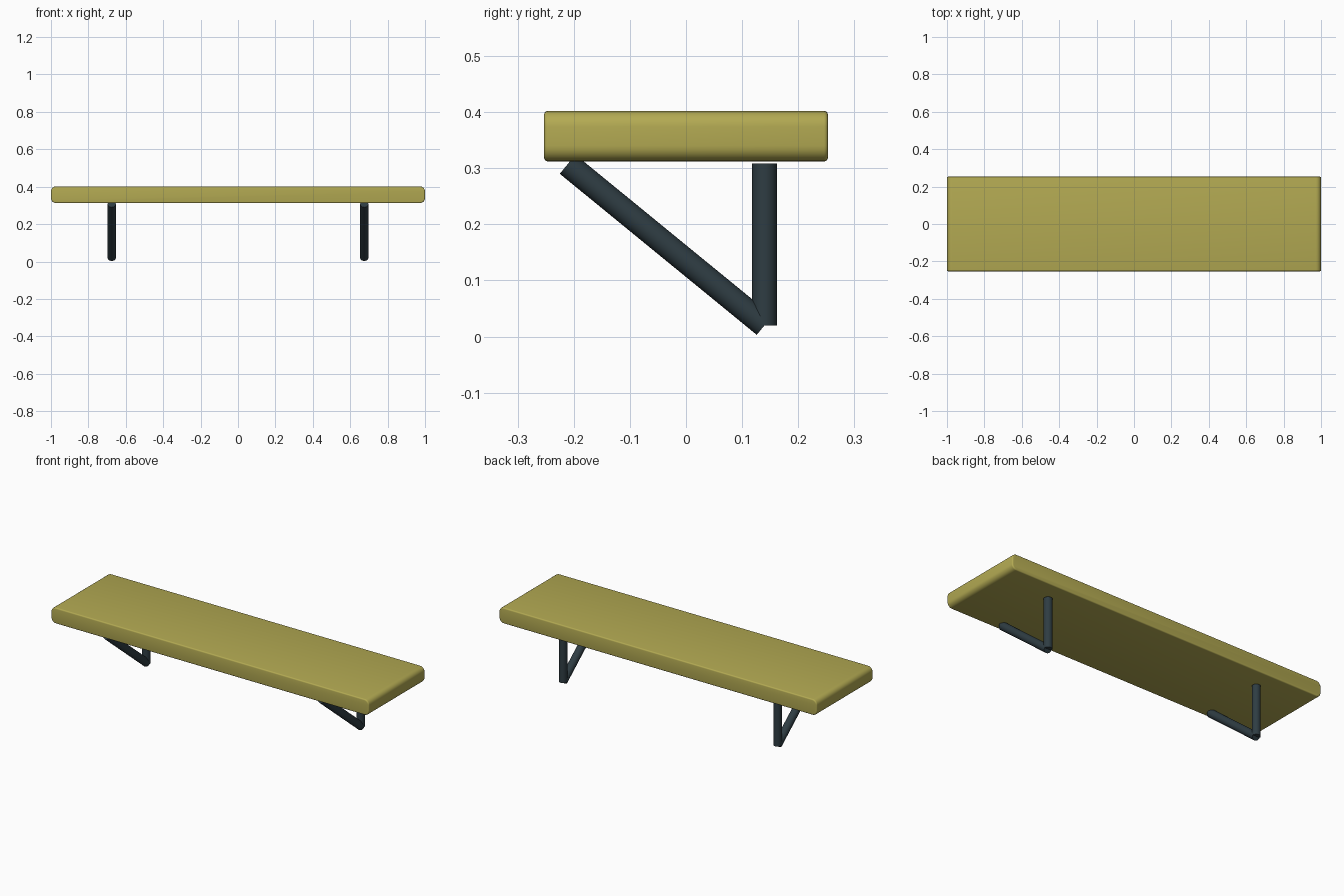
import bpy, bmesh
from mathutils import Vector

cube = bpy.data.objects.get("Cube")
if cube:
    bpy.data.objects.remove(cube, do_unlink=True)


def make_material(name, color):
    mat = bpy.data.materials.new(name)
    mat.use_nodes = True
    mat.diffuse_color = color
    mat.node_tree.nodes["Principled BSDF"].inputs["Base Color"].default_value = color
    return mat


def finish(bm, name, mat, angle):
    mesh = bpy.data.meshes.new(name)
    bm.to_mesh(mesh)
    bm.free()
    mesh.materials.append(mat)
    obj = bpy.data.objects.new(name, mesh)
    bpy.context.collection.objects.link(obj)
    bpy.ops.object.select_all(action='DESELECT')
    obj.select_set(True)
    bpy.context.view_layer.objects.active = obj
    bpy.ops.object.shade_smooth_by_angle(angle=angle)
    return obj


def rod(name, start, end, radius, mat):
    start, end = Vector(start), Vector(end)
    axis = end - start
    bm = bmesh.new()
    bmesh.ops.create_cone(bm, cap_ends=True, segments=32, radius1=radius,
                          radius2=radius, depth=axis.length)
    obj = finish(bm, name, mat, 0.6)
    obj.rotation_mode = 'QUATERNION'
    obj.rotation_quaternion = axis.to_track_quat('Z', 'Y')
    obj.location = (start + end) / 2


wood = make_material("ochre wood", (0.45, 0.40, 0.085, 1))
metal = make_material("dark slate metal", (0.028, 0.046, 0.056, 1))

# Board: wide rounding at the two ends, then a fine rounding of front and back rims
bm = bmesh.new()
bmesh.ops.create_cube(bm, size=1)
for v in bm.verts:
    v.co = (v.co.x * 2, v.co.y * 0.506, v.co.z * 0.09 + 0.357)
long_edges = [e for e in bm.edges if abs(e.verts[0].co.y - e.verts[1].co.y) > 0.1]
bmesh.ops.bevel(bm, geom=long_edges, offset=0.028, segments=6, profile=0.5,
                affect='EDGES')
rims = [e for e in bm.edges if abs(e.verts[0].co.y - e.verts[1].co.y) < 0.01]
bmesh.ops.bevel(bm, geom=rims, offset=0.007, segments=4, profile=0.5,
                affect='EDGES')
finish(bm, "shelf_board", wood, 0.8)

# Brackets: an upright and a diagonal brace on each side
for side, x in (("left", 0.675), ("right", -0.675)):
    foot = (x, 0.14, 0.02)
    rod(side + "_bracket_upright", foot, (x, 0.14, 0.308), 0.022, metal)
    rod(side + "_bracket_brace", foot, (x, -0.211, 0.307), 0.022, metal)
